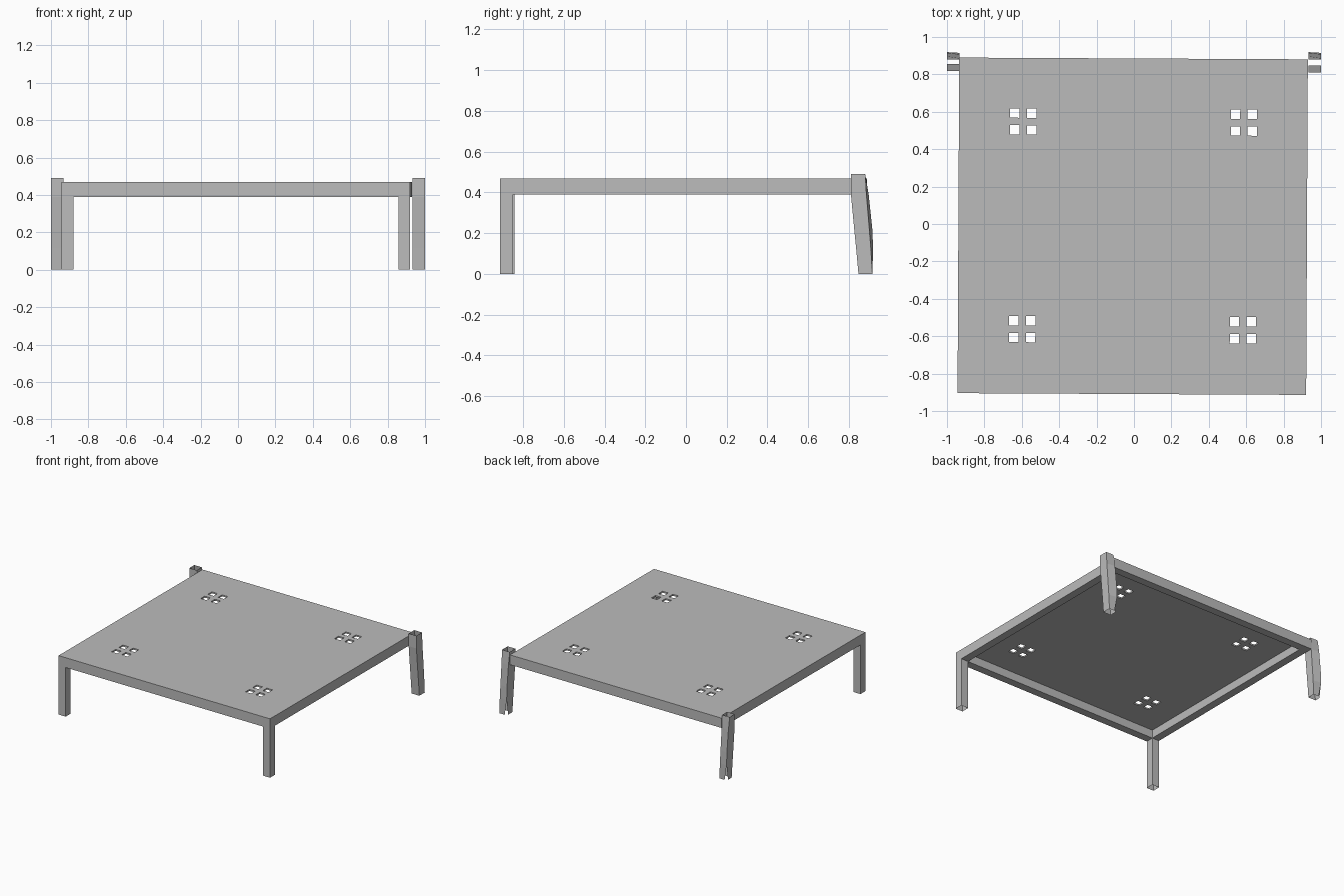
import bpy, bmesh
from mathutils import Matrix

old = bpy.data.objects.get("Cube")
if old:
    bpy.data.objects.remove(old, do_unlink=True)

grey = bpy.data.materials.new("plain grey")
grey.use_nodes = True
grey.diffuse_color = (0.5, 0.5, 0.5, 1)
grey.node_tree.nodes["Principled BSDF"].inputs["Base Color"].default_value = (0.5, 0.5, 0.5, 1)

# The top, apron and front legs sit very slightly turned
PLACE = Matrix.Translation((-0.007, -0.012, 0)) @ Matrix.Rotation(-0.005, 4, "Z")
HX, HY = 0.932, 0.897
APRON_Z, TOP_Z = 0.39, 0.468
WIDTH, THIN = 0.063, 0.012


def finish(name, bm, matrix=None):
    bmesh.ops.remove_doubles(bm, verts=bm.verts, dist=0.0001)
    bmesh.ops.recalc_face_normals(bm, faces=bm.faces)
    if matrix:
        bm.transform(matrix)
    mesh = bpy.data.meshes.new(name)
    bm.to_mesh(mesh)
    bm.free()
    mesh.materials.append(grey)
    obj = bpy.data.objects.new(name, mesh)
    bpy.context.collection.objects.link(obj)
    return obj


def quad(bm, *points):
    return bm.faces.new([bm.verts.new(p) for p in points])


def box(name, x0, x1, y0, y1, z0, z1, open_bottom=False):
    bm = bmesh.new()
    bmesh.ops.create_cube(bm, size=1)
    for v in bm.verts:
        v.co = (x1 if v.co.x > 0 else x0, y1 if v.co.y > 0 else y0, z1 if v.co.z > 0 else z0)
    bm.normal_update()
    if open_bottom:
        low = [f for f in bm.faces if f.normal.z < -0.5]
        bmesh.ops.delete(bm, geom=low, context="FACES_ONLY")
    return finish(name, bm, PLACE)


# Table top: a grid of panels leaving out four groups of four square holes
def cut_lines(half, centres, size=0.05):
    lines = [-half, half]
    for c in centres:
        lines += [c - size / 2, c + size / 2]
    return sorted(lines)


hole_x = [-0.633, -0.543, 0.547, 0.637]
hole_y = [-0.598, -0.508, 0.512, 0.602]
xs, ys = cut_lines(HX, hole_x), cut_lines(HY, hole_y)
bm = bmesh.new()
for i in range(len(xs) - 1):
    for j in range(len(ys) - 1):
        if i % 2 and j % 2:
            continue
        quad(bm, (xs[i], ys[j], TOP_Z), (xs[i + 1], ys[j], TOP_Z),
             (xs[i + 1], ys[j + 1], TOP_Z), (xs[i], ys[j + 1], TOP_Z))
top = finish("table_top", bm, PLACE)
solid = top.modifiers.new("thickness", "SOLIDIFY")
solid.thickness = THIN
solid.offset = -1

# Apron rails under the rim
under = TOP_Z - THIN
for side, name in ((-1, "right"), (1, "left")):
    a, b = sorted((side * HX, side * (HX - WIDTH)))
    box(name + "_apron", a, b, -HY, HY, APRON_Z, under)
    # Upright front legs, open at the foot
    box(name + "_front_leg", a, b, -HY, WIDTH - HY, 0, APRON_Z, open_bottom=True)
inner = HX - WIDTH
box("front_apron", -inner, inner, -HY, WIDTH - HY, APRON_Z, under)
box("back_apron", -inner, inner, HY - WIDTH, HY, APRON_Z, under)


# Raked back legs: open tubes with a bulging back wall and a notched rear corner
def back_leg(name, x0, x1, shift):
    # height, front edge, straight back edge, bulged back edge
    rows = [(0.49, 0.81, 0.88, 0.88), (0.39, 0.81, 0.886, 0.897),
            (0.22, 0.826, 0.9, 0.915), (0.12, 0.836, 0.908, 0.919), (0, 0.847, 0.915, 0.92)]
    rows = [(z, f + shift, s, b) for z, f, s, b in rows]
    bm = bmesh.new()
    for k, (upper, lower) in enumerate(zip(rows, rows[1:])):
        z0, f0, s0, b0 = upper
        z1, f1, s1, b1 = lower
        quad(bm, (x0, f0, z0), (x1, f0, z0), (x1, f1, z1), (x0, f1, z1))
        quad(bm, (x1, f0, z0), (x1, s0, z0), (x1, s1, z1), (x1, f1, z1))
        if k < len(rows) - 2:
            quad(bm, (x0, f0, z0), (x0, b0, z0), (x0, b1, z1), (x0, f1, z1))
            quad(bm, (x0, b0, z0), (x1, s0, z0), (x1, s1, z1), (x0, b1, z1))
        else:
            xm, ym = x0 + 0.02, b1 - 0.02
            quad(bm, (x0, f0, z0), (x0, b0, z0), (x0, ym, z1), (x0, f1, z1))
            quad(bm, (x0, b0, z0), (x1, s0, z0), (x1, s1, z1), (xm, s1, z1))
    finish(name, bm)


back_leg("left_back_leg", 0.932, 1.0, 0)
back_leg("right_back_leg", -1.0, -0.934, 0.008)
